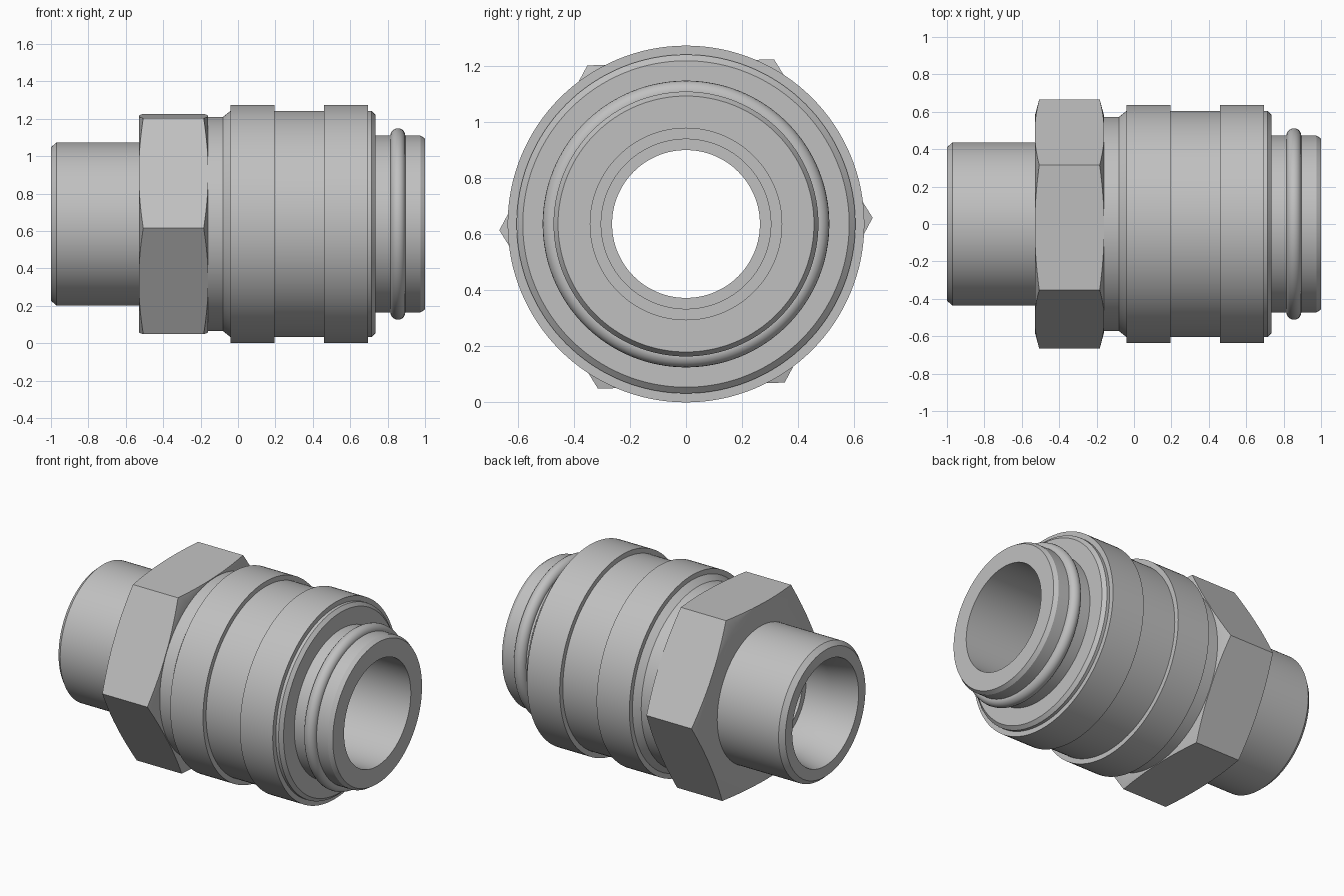
import bpy, bmesh, math
from mathutils import Matrix, Vector

if "Cube" in bpy.data.objects:
    bpy.data.objects.remove(bpy.data.objects["Cube"], do_unlink=True)

AXIS_Z = 0.637
SEGMENTS = 128

steel = bpy.data.materials.new("steel grey")
steel.use_nodes = True
colour = (0.53, 0.53, 0.53, 1)
steel.diffuse_color = colour
steel.node_tree.nodes["Principled BSDF"].inputs["Base Color"].default_value = colour


def finish(name, bm):
    """Store a mesh as an object on the fitting's axis."""
    bmesh.ops.recalc_face_normals(bm, faces=bm.faces)
    mesh = bpy.data.meshes.new(name)
    bm.to_mesh(mesh)
    bm.free()
    mesh.materials.append(steel)
    obj = bpy.data.objects.new(name, mesh)
    bpy.context.collection.objects.link(obj)
    obj.location.z = AXIS_Z
    return obj


def lathe(name, profile):
    """Spin a closed (x, radius) profile around the x axis."""
    bm = bmesh.new()
    verts = [bm.verts.new((x, 0, r)) for x, r in profile]
    edges = [bm.edges.new((a, b)) for a, b in zip(verts, verts[1:] + verts[:1])]
    bmesh.ops.spin(bm, geom=verts + edges, cent=(0, 0, 0), axis=(1, 0, 0),
                   angle=math.tau, steps=SEGMENTS, use_duplicate=False)
    bmesh.ops.remove_doubles(bm, verts=bm.verts, dist=1e-5)
    return finish(name, bm)


def smooth(obj):
    bpy.ops.object.select_all(action="DESELECT")
    obj.select_set(True)
    bpy.context.view_layer.objects.active = obj
    bpy.ops.object.shade_smooth_by_angle(angle=math.radians(20))


# Turned body: outside from left to right, then the stepped bore back again
outside = [(-1, 0.41), (-0.97, 0.437), (-0.35, 0.437), (-0.35, 0.573),
           (-0.08, 0.573), (-0.04, 0.605), (-0.04, 0.637), (0.195, 0.637),
           (0.195, 0.605), (0.46, 0.605), (0.46, 0.637), (0.695, 0.637),
           (0.695, 0.605), (0.715, 0.605), (0.735, 0.583), (0.735, 0.473),
           (0.815, 0.473), (0.815, 0.44), (0.895, 0.44), (0.895, 0.473),
           (0.975, 0.473), (1, 0.457)]
bore = [(1, 0.342), (0.52, 0.342), (0.52, 0.303), (0.3, 0.303), (0.3, 0.264),
        (-0.65, 0.264), (-0.65, 0.303), (-0.825, 0.303), (-1, 0.34)]
smooth(lathe("fitting_body", outside + bore))

# Sealing ring in its groove
ring = [(0.855 + 0.04 * math.cos(a), 0.472 + 0.04 * math.sin(a))
        for a in (math.tau * i / 20 for i in range(20))]
smooth(lathe("sealing_ring", ring))

# Hexagonal wrench collar, slightly turned about the axis
bm = bmesh.new()
turn = Matrix.Rotation(math.radians(1.9), 4, "X")
hexagon = [turn @ Vector((-0.53, 0.667 * math.cos(k * math.pi / 3),
                          0.667 * math.sin(k * math.pi / 3))) for k in range(6)]
base = bm.faces.new([bm.verts.new(p) for p in hexagon])
extruded = bmesh.ops.extrude_face_region(bm, geom=[base], use_keep_orig=True)["geom"]
bmesh.ops.translate(bm, vec=(0.37, 0, 0),
                    verts=[v for v in extruded if isinstance(v, bmesh.types.BMVert)])
collar = finish("hex_collar", bm)

# Conical chamfers and central opening of the collar
cutter = lathe("collar_chamfer_cutter",
               [(-0.54, 0.43), (-0.54, 0.543), (-0.503, 0.68),
                (-0.187, 0.68), (-0.15, 0.543), (-0.15, 0.43)])
trim = collar.modifiers.new("chamfer", "BOOLEAN")
trim.operation = "INTERSECT"
trim.solver = "EXACT"
trim.object = cutter
bpy.context.view_layer.objects.active = collar
bpy.ops.object.modifier_apply(modifier=trim.name)
bpy.data.objects.remove(cutter, do_unlink=True)
smooth(collar)
